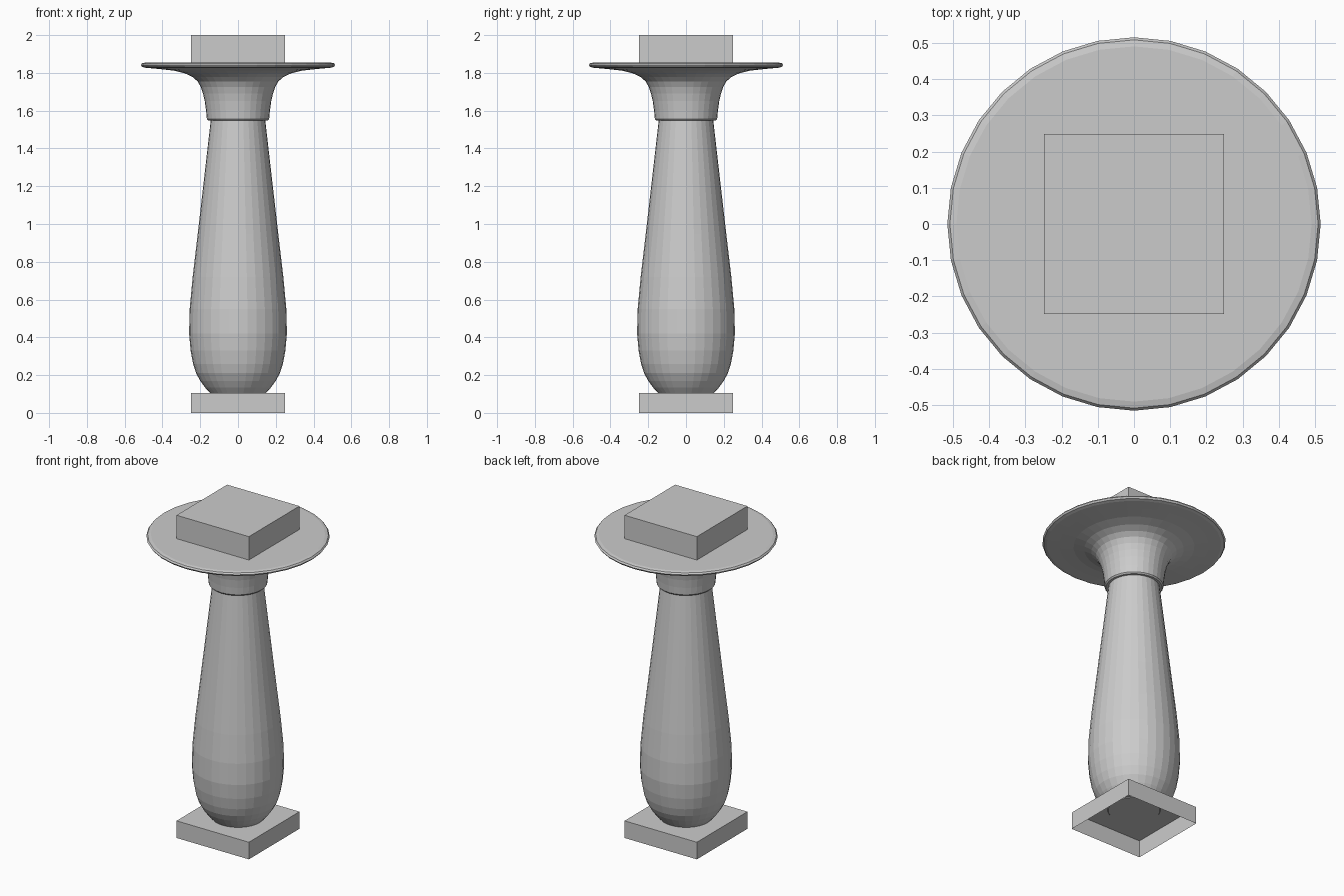
import bpy, bmesh, math
from mathutils import Matrix, Vector

cube = bpy.data.objects.get("Cube")
if cube:
    bpy.data.objects.remove(cube, do_unlink=True)

SIDES = 32
STONE = (0.6, 0.6, 0.6, 1)

stone = bpy.data.materials.new("grey_stone")
stone.use_nodes = True
stone.diffuse_color = STONE
stone.node_tree.nodes["Principled BSDF"].inputs["Base Color"].default_value = STONE


def finish(name, bm):
    bmesh.ops.recalc_face_normals(bm, faces=bm.faces)
    mesh = bpy.data.meshes.new(name)
    bm.to_mesh(mesh)
    bm.free()
    mesh.materials.append(stone)
    obj = bpy.data.objects.new(name, mesh)
    bpy.context.collection.objects.link(obj)
    return obj


def turned(name, profile):
    """Flat-faced solid of revolution from (radius, height) points, capped at both ends."""
    bm = bmesh.new()
    rings = [[bm.verts.new((r * math.cos(a), r * math.sin(a), z))
              for a in (math.tau * i / SIDES for i in range(SIDES))]
             for r, z in profile]
    for low, high in zip(rings, rings[1:]):
        for i in range(SIDES):
            j = (i + 1) % SIDES
            bm.faces.new((low[i], low[j], high[j], high[i]))
    bm.faces.new(rings[0][::-1])
    bm.faces.new(rings[-1])
    return finish(name, bm)


def block(name, low, high, width=0.496, open_bottom=False):
    """Square slab, optionally without its underside."""
    bm = bmesh.new()
    size = Matrix.Diagonal((width, width, high - low, 1))
    bmesh.ops.create_cube(bm, size=1, matrix=Matrix.Translation((0, 0, (low + high) / 2)) @ size)
    obj = finish(name, bm)
    if open_bottom:
        bm = bmesh.new()
        bm.from_mesh(obj.data)
        under = [f for f in bm.faces if f.normal.z < -0.9]
        bmesh.ops.delete(bm, geom=under, context='FACES_ONLY')
        bm.to_mesh(obj.data)
        bm.free()
    return obj


# Square plinth, hollow underneath
block("base_plinth", 0, 0.106, open_bottom=True)

# Bulbous tapering shaft
turned("shaft", [(0.145, 0.102), (0.175, 0.135), (0.2, 0.17), (0.222, 0.21),
                 (0.238, 0.26), (0.251, 0.33), (0.259, 0.42), (0.256, 0.55),
                 (0.24, 0.72), (0.213, 0.95), (0.143, 1.56)])

# Flared capital with a rounded rim
turned("capital", [(0.143, 1.547), (0.158, 1.547), (0.165, 1.555), (0.169, 1.6),
                   (0.176, 1.65), (0.185, 1.69), (0.197, 1.725), (0.214, 1.755),
                   (0.24, 1.778), (0.28, 1.797), (0.34, 1.812), (0.42, 1.821),
                   (0.49, 1.827), (0.508, 1.832), (0.515, 1.842), (0.508, 1.851),
                   (0.49, 1.855)])

# Square block on top
block("top_block", 1.855, 2.0, open_bottom=True)
